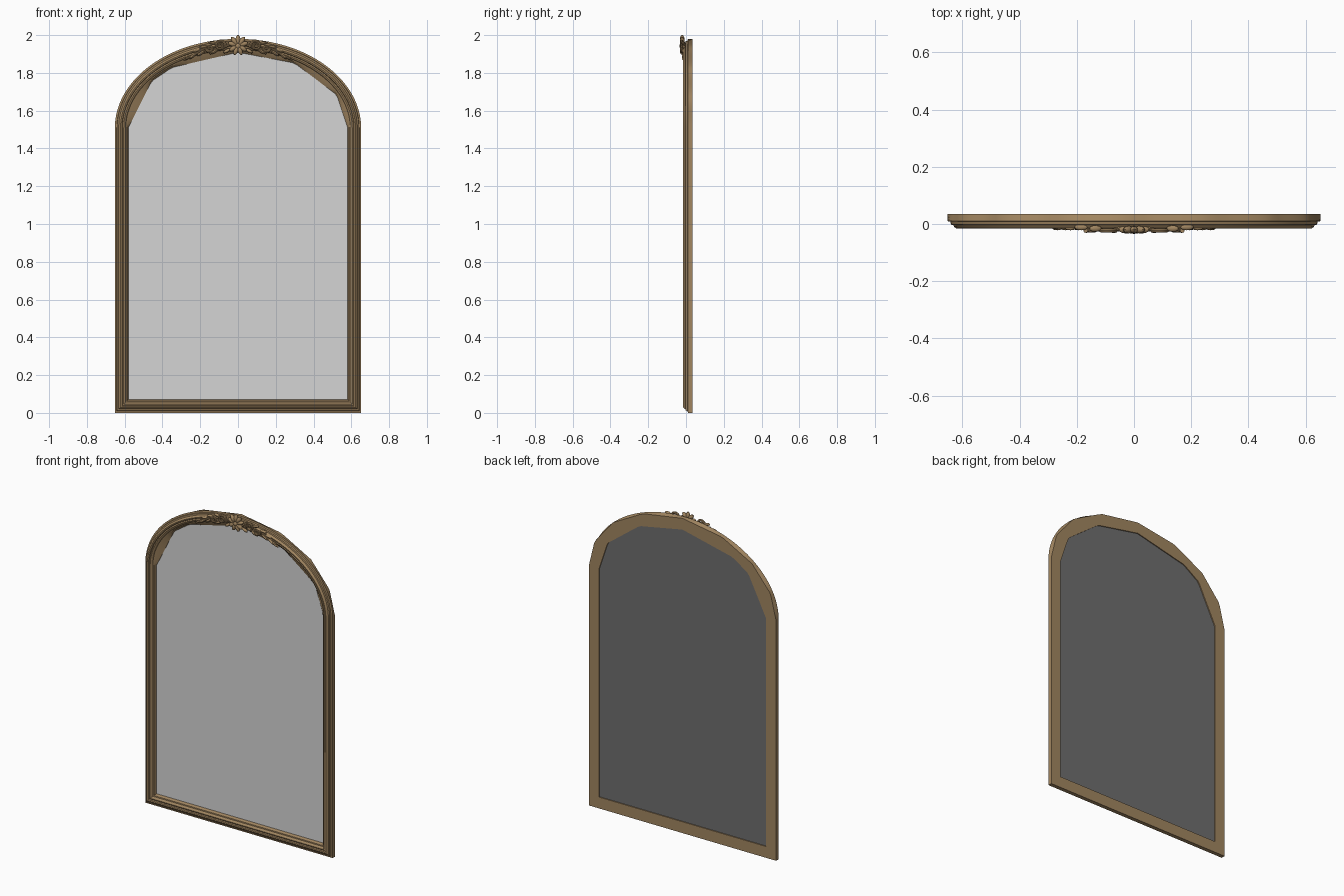
import bpy, bmesh, math
from mathutils import Matrix, Vector

if "Cube" in bpy.data.objects:
    bpy.data.objects.remove(bpy.data.objects["Cube"])


def material(name, rgb):
    m = bpy.data.materials.new(name)
    m.diffuse_color = (*rgb, 1)
    m.use_nodes = True
    m.node_tree.nodes["Principled BSDF"].inputs["Base Color"].default_value = m.diffuse_color
    return m


GOLD = material("antique gold", (0.355, 0.235, 0.117))
GLASS = material("mirror grey", (0.66, 0.66, 0.66))
BACK = material("backing grey", (0.155, 0.155, 0.155))

HALF_W, RISE, SPRING, SEGS = 0.652, 0.472, 1.508, 60
INNER = [0, 26, 59, 90, 127, 142, 180]        # coarse facets of the opening
OUTER = [0, 20, 42, 65, 90, 115, 138, 160, 180]  # coarse facets of the back edge


def arch(deg, d):
    a = math.radians(deg)
    return Vector(((HALF_W - d) * math.cos(a), SPRING + (RISE - d) * math.sin(a)))


def outline(d, keys=None):
    """Arched outline inset by d; with keys the arch becomes straight facets."""
    pts = [Vector((-(HALF_W - d), d)), Vector((HALF_W - d, d))]
    for i in range(SEGS + 1):
        t = 180 * i / SEGS
        if keys:
            k = next(j for j in range(len(keys) - 1) if t <= keys[j + 1])
            f = (t - keys[k]) / (keys[k + 1] - keys[k])
            pts.append(arch(keys[k], d).lerp(arch(keys[k + 1], d), f))
        else:
            pts.append(arch(t, d))
    return pts


def finish(name, bm, mat, smooth=True):
    me = bpy.data.meshes.new(name)
    bm.to_mesh(me)
    bm.free()
    me.materials.append(mat)
    ob = bpy.data.objects.new(name, me)
    bpy.context.collection.objects.link(ob)
    if smooth:
        smooth_object(ob)
    return ob


def smooth_object(ob):
    bpy.ops.object.select_all(action='DESELECT')
    ob.select_set(True)
    bpy.context.view_layer.objects.active = ob
    bpy.ops.object.shade_smooth_by_angle(angle=math.radians(30))


# Moulded frame: profile (inset, y, facets) swept round the outline
profile = [(0, .035, OUTER), (0, .010, None), (.010, .008, None), (.012, -.002, None),
           (.020, -.004, None), (.023, -.010, None), (.030, -.015, None),
           (.037, -.013, None), (.040, -.006, None), (.047, -.009, None),
           (.053, -.006, None), (.058, .002, None), (.064, .004, None),
           (.071, .019, INNER), (.071, .035, INNER)]
bm = bmesh.new()
rings = [[bm.verts.new((p.x, y, p.y)) for p in outline(d, k)] for d, y, k in profile]
for r, ring in enumerate(rings):
    nxt = rings[(r + 1) % len(rings)]
    for i in range(len(ring)):
        j = (i + 1) % len(ring)
        bm.faces.new((ring[i], ring[j], nxt[j], nxt[i]))
bmesh.ops.recalc_face_normals(bm, faces=bm.faces)
finish("frame", bm, GOLD)


# Mirror glass and its backing sheet
def sheet(name, y, mat, flip):
    bm = bmesh.new()
    pts = outline(.071, INNER)
    if flip:
        pts.reverse()
    bm.faces.new([bm.verts.new((p.x, y, p.y)) for p in pts])
    finish(name, bm, mat, smooth=False)


sheet("mirror_glass", .021, GLASS, False)
sheet("mirror_backing", .029, BACK, True)


# Carved crest helpers
def crest_z(x, off=0):
    return SPRING + .437 * math.sqrt(1 - (x / .617) ** 2) + off


def blob(bm, x, z, length, width, deg, y=-.014, depth=.011):
    m = (Matrix.Translation((x, y, z)) @ Matrix.Rotation(-math.radians(deg), 4, 'Y')
         @ Matrix.Diagonal((length, depth, width, 1)))
    bmesh.ops.create_uvsphere(bm, u_segments=12, v_segments=8, radius=1, matrix=m)


def tube(curve, pts, y, r0, r1):
    s = curve.splines.new('POLY')
    s.points.add(len(pts) - 1)
    for i, (x, z) in enumerate(pts):
        f = i / (len(pts) - 1)
        s.points[i].co = (x, y, z, 1)
        s.points[i].radius = r0 + (r1 - r0) * f


# Central shell: fan of petals, lower drops and a boss
bm = bmesh.new()
for deg, ln in ((90, .028), (52, .028), (128, .028), (15, .026), (165, .026),
                (-35, .024), (215, .024), (-70, .027), (250, .027)):
    a = math.radians(deg)
    blob(bm, math.cos(a) * .030, 1.946 + math.sin(a) * .027, ln, .013, deg, -.020, .013)
blob(bm, 0, 1.942, .018, .018, 0, -.019, .016)
finish("crest_shell", bm, GOLD)

# Leaves trailing along the arch on both sides: x, offset, length, width, tilt
leaves = [(.058, -.026, .022, .009, -30), (.135, .024, .022, .008, 10),
          (.128, -.024, .026, .008, -25), (.185, .012, .024, .008, -5),
          (.195, -.018, .026, .008, -35), (.222, .000, .024, .007, -12),
          (.240, -.022, .024, .007, -38), (.268, -.024, .024, .006, -30)]
bm = bmesh.new()
for s in (1, -1):
    for x, off, ln, w, deg in leaves:
        blob(bm, s * x, crest_z(x, off), ln, w, deg if s > 0 else 180 - deg,
             -.016 if x < .17 else -.011)
finish("crest_leaves", bm, GOLD)

# Scrolls: spirals plus a stem running down the arch
cu = bpy.data.curves.new("crest_scrolls", 'CURVE')
cu.dimensions = '3D'
cu.bevel_depth = .008
cu.bevel_resolution = 2
cu.use_fill_caps = True
for s in (1, -1):
    for cx, off, r, turns, start in ((.094, .004, .030, 1.5, 200),
                                     (.150, -.002, .020, 1.3, 20)):
        pts = []
        for i in range(29):
            f = i / 28
            a = math.radians(start - 360 * turns * f)
            q = r * (1 - .8 * f)
            pts.append((s * (cx + q * math.cos(a)), crest_z(cx, off) + q * math.sin(a)))
        tube(cu, pts, -.023, 1.0, .6)
    stem = [(.04 + .24 * i / 24) for i in range(25)]
    tube(cu, [(s * x, crest_z(x, .010 * math.sin(x * 45) - .05 * x)) for x in stem],
         -.015, 1.0, .4)
ob = bpy.data.objects.new("crest_scrolls", cu)
bpy.context.collection.objects.link(ob)
cu.materials.append(GOLD)
bpy.ops.object.select_all(action='DESELECT')
ob.select_set(True)
bpy.context.view_layer.objects.active = ob
bpy.ops.object.convert(target='MESH')
smooth_object(bpy.context.view_layer.objects.active)
